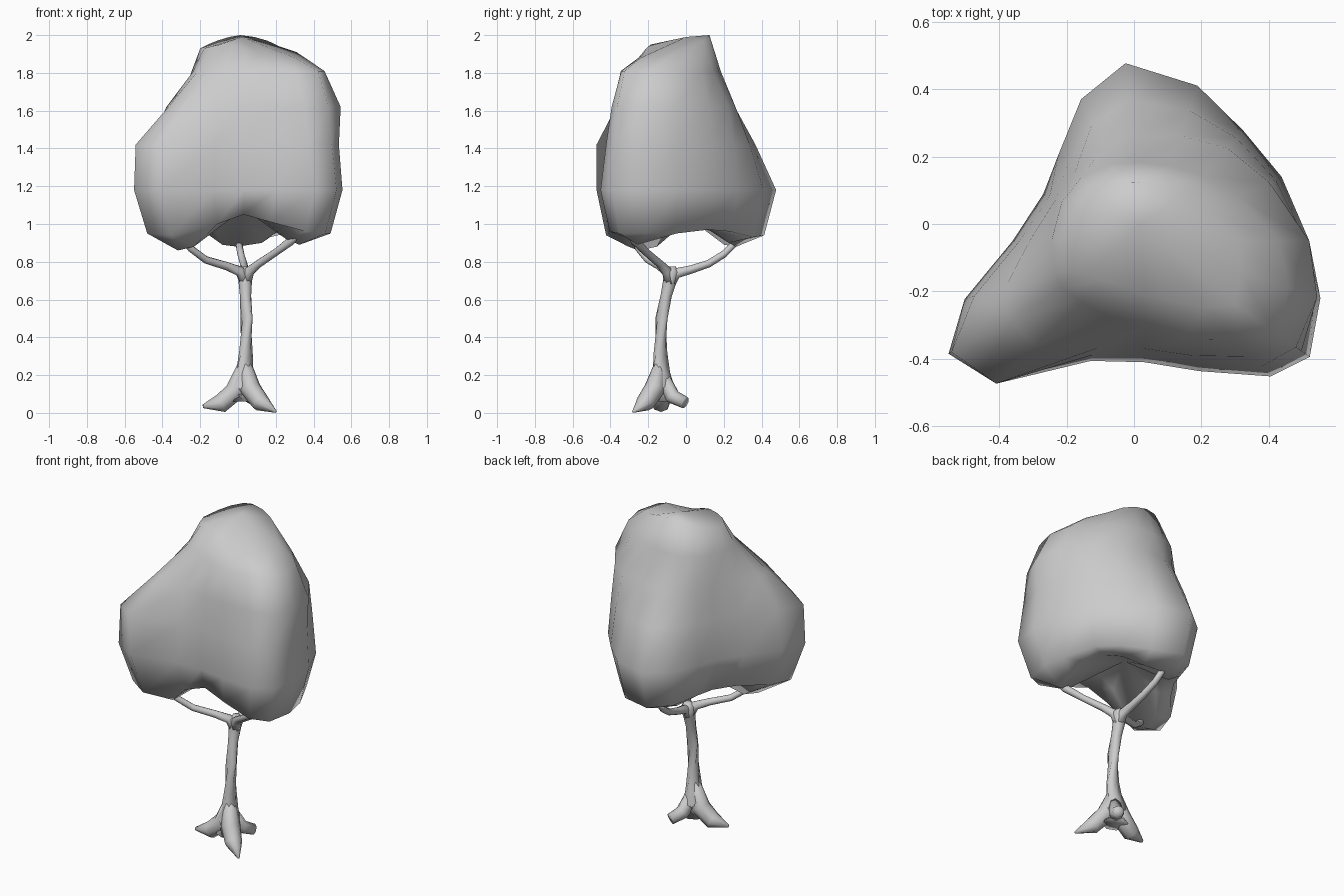
import bpy, bmesh
from math import cos, sin, radians, pi
from mathutils import Vector


def loft(name, rings, start, end):
    """Skin closed rings of points, closing both ends with a fan to a point."""
    bm = bmesh.new()
    vr = [[bm.verts.new(p) for p in ring] for ring in rings]
    n = len(vr[0])
    for a, b in zip(vr, vr[1:]):
        for i in range(n):
            j = (i + 1) % n
            bm.faces.new((a[i], a[j], b[j], b[i]))
    s, e = bm.verts.new(start), bm.verts.new(end)
    for i in range(n):
        j = (i + 1) % n
        bm.faces.new((s, vr[0][j], vr[0][i]))
        bm.faces.new((e, vr[-1][i], vr[-1][j]))
    bmesh.ops.recalc_face_normals(bm, faces=bm.faces)
    mesh = bpy.data.meshes.new(name)
    bm.to_mesh(mesh)
    bm.free()
    for p in mesh.polygons:
        p.use_smooth = True
    obj = bpy.data.objects.new(name, mesh)
    bpy.context.collection.objects.link(obj)
    return obj


def tube(name, path, sides=8):
    """Tapered tube through (x, y, z, radius) points, kept above the ground."""
    pts = [Vector(p[:3]) for p in path]
    rings = []
    for i, p in enumerate(pts):
        d = pts[min(i + 1, len(pts) - 1)] - pts[max(i - 1, 0)]
        q = d.to_track_quat('Z', 'Y')
        ring = []
        for k in range(sides):
            a = 2 * pi * k / sides
            v = p + q @ Vector((cos(a), sin(a), 0)) * path[i][3]
            v.z = max(v.z, 0)
            ring.append(v)
        rings.append(ring)
    return loft(name, rings, pts[0], pts[-1])


# Trunk
tube("trunk", [(.03, -.13, .06, .075), (.03, -.13, .14, .068), (.035, -.13, .21, .05),
               (.042, -.135, .32, .036), (.045, -.13, .5, .032), (.04, -.105, .62, .03),
               (.038, -.085, .7, .036), (.04, -.075, .75, .042), (.04, -.075, .775, .02)])

# Roots flaring from the trunk, plus a short cut stub
tube("root_front", [(.037, -.133, .27, .03), (.065, -.165, .13, .055), (.12, -.215, .055, .05), (.2, -.28, .006, .006)])
tube("root_left", [(.035, -.13, .27, .03), (-.01, -.127, .12, .055), (-.09, -.135, .05, .05), (-.185, -.15, .035, .01)])
tube("root_stub", [(.04, -.125, .2, .035), (.07, -.07, .085, .042), (.11, -.005, .055, .033)])

# Three branches reaching into the canopy lobes
fork = (.04, -.085, .69, .032)
tube("branch_left", [fork, (.01, -.1, .75, .028), (-.06, -.14, .777, .022), (-.17, -.2, .81, .02), (-.25, -.25, .87, .019), (-.31, -.28, .94, .019)])
tube("branch_right", [fork, (.06, -.1, .75, .028), (.11, -.14, .79, .022), (.2, -.21, .85, .02), (.28, -.27, .91, .024), (.34, -.3, .97, .018)])
tube("branch_back", [fork, (.04, -.05, .74, .028), (.035, .03, .76, .022), (.03, .12, .79, .02), (.015, .2, .84, .019), (0, .28, .92, .018)])

# Canopy: radii around an axis at several heights, swelling into three lobes
cx, cy = .03, -.05
angles = [0, 25, 48, 71, 96, 114, 135, 155, 180, 198, 210, 224, 246, 270, 293, 313, 325, 342]
wide = [.49, .45, .44, .487, .53, .46, .36, .33, .39, .56, .67, .61, .39, .36, .42, .55, .60, .55]
levels = {
    1.18: wide,
    1.42: [.48, .43, .41, .41, .42, .38, .32, .31, .37, .53, .66, .61, .37, .34, .39, .51, .57, .53],
    1.62: [.49, .41, .37, .33, .31, .30, .29, .29, .34, .43, .46, .45, .35, .32, .37, .47, .55, .54],
    1.81: [.40, .31, .26, .235, .235, .25, .265, .27, .275, .28, .28, .26, .25, .26, .32, .40, .48, .45],
}
top = [.28, .21, .19, .175, .175, .19, .20, .21, .23, .22, .20, .17, .15, .16, .19, .27, .33, .30]
top_z = [1.91, 1.94, 1.97, 1.99, 2.0, 1.99, 1.97, 1.95, 1.93, 1.93, 1.94, 1.95, 1.95, 1.93, 1.9, 1.88, 1.88, 1.89]
rim_z = [.95, .97, .96, .93, .94, .95, .97, .98, .98, .96, .95, .94, 1.0, 1.05, 1.01, .96, .95, .95]
under_z = [.96, .98, .96, .90, .88, .89, .97, 1.0, .97, .88, .86, .88, 1.03, 1.09, 1.03, .92, .89, .92]


def ring(radii, heights):
    return [(cx + r * cos(radians(a)), cy + r * sin(radians(a)), z)
            for a, r, z in zip(angles, radii, heights)]


rings = [ring([r * .6 for r in wide], under_z), ring([r * .88 for r in wide], rim_z)]
rings += [ring(radii, [z] * len(angles)) for z, radii in levels.items()]
rings.append(ring(top, top_z))
loft("canopy", rings, (cx, cy, 1.08), (.02, 0, 1.99))
